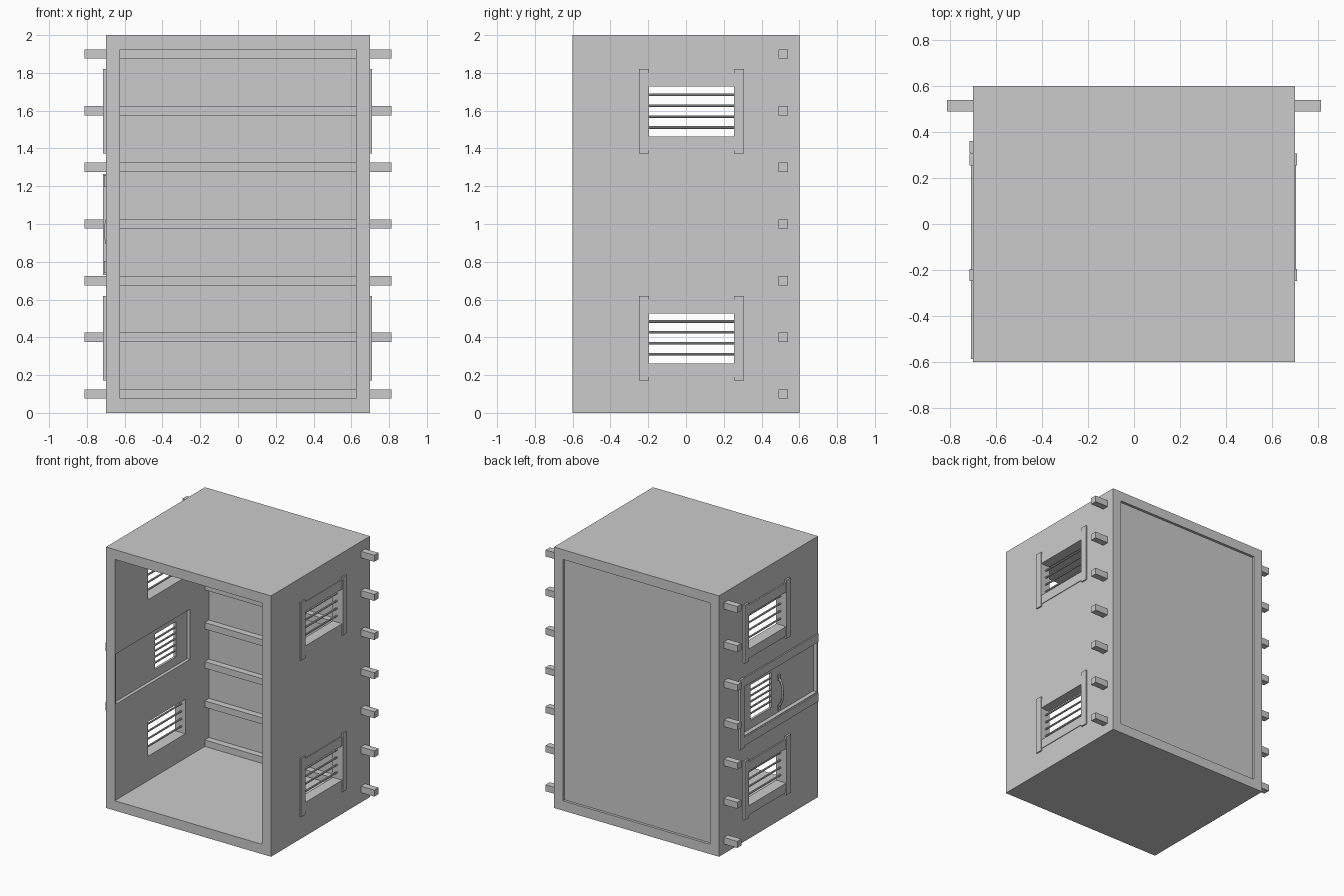
import bpy
import math

if "Cube" in bpy.data.objects:
    bpy.data.objects.remove(bpy.data.objects["Cube"])


def box(name, x, y, z):
    """Box from (min, max) ranges on each axis."""
    bpy.ops.mesh.primitive_cube_add(size=1, location=[sum(r) / 2 for r in (x, y, z)])
    ob = bpy.context.object
    ob.name = name
    ob.scale = [r[1] - r[0] for r in (x, y, z)]
    bpy.ops.object.transform_apply(location=False, rotation=False, scale=True)
    return ob


def side(s, a, b):
    """Range in x, a..b from the centre, on side s (-1 or 1)."""
    return tuple(sorted((s * a, s * b)))


def rod(name, x, y0, y1, z, r=0.007):
    """Thin round bar along y."""
    bpy.ops.mesh.primitive_cylinder_add(vertices=8, radius=r, depth=y1 - y0,
                                        location=(x, (y0 + y1) / 2, z),
                                        rotation=(math.pi / 2, 0, 0))
    bpy.context.object.name = name


def cut(target, cutter):
    """Cut a hole and throw the cutter away."""
    m = target.modifiers.new("cut", 'BOOLEAN')
    m.operation = 'DIFFERENCE'
    m.solver = 'EXACT'
    m.object = cutter
    bpy.context.view_layer.objects.active = target
    bpy.ops.object.modifier_apply(modifier=m.name)
    bpy.data.objects.remove(cutter)


# shell: a square tube open front and back
shell = box("shell", (-0.7, 0.7), (-0.6, 0.6), (0, 2))
cut(shell, box("cutter", (-0.625, 0.625), (-1, 1), (0.075, 1.925)))

# recessed back wall
box("back_panel", (-0.63, 0.63), (0.54, 0.58), (0.07, 1.93))

# beams running through both side walls
for i in range(7):
    z = 0.1 + 0.3 * i
    box("beam", (-0.813, 0.813), (0.49, 0.54), (z - 0.025, z + 0.025))

# barred windows, two on each side
for s in (-1, 1):
    post_x, rail_x = (0.715, 0.71) if s < 0 else (0.71, 0.705)
    for base in (0, 1.2):
        cut(shell, box("cutter", side(s, 0.55, 0.8), (-0.2, 0.255),
                       (base + 0.262, base + 0.527)))
        for y in (-0.248, 0.255):
            box("window_post", side(s, 0.69, post_x), (y, y + 0.052),
                (base + 0.172, base + 0.62))
        for z in (0.19, 0.527):
            box("window_rail", side(s, 0.69, rail_x), (-0.2, 0.255),
                (base + z, base + z + 0.072))
        for k in range(4):
            rod("window_bar", s * 0.66, -0.21, 0.265, base + 0.311 + 0.0575 * k)

# sliding door opening in the left wall, with its frame
cut(shell, box("cutter", (-0.8, -0.55), (-0.588, 0.31), (0.81, 1.195)))
box("door_post", (-0.715, -0.69), (0.31, 0.362), (0.73, 1.265))
for z in (0.74, 1.195):
    box("door_rail", (-0.71, -0.69), (-0.588, 0.31), (z, z + 0.065))

# door panel with a small barred opening
door = box("door", (-0.668, -0.65), (-0.595, 0.32), (0.8, 1.205))
cut(door, box("cutter", (-0.8, -0.55), (-0.08, 0.175), (0.875, 1.145)))
for k in range(5):
    rod("door_bar", -0.659, -0.09, 0.185, 0.92 + 0.045 * k)

# bowed door handle
cu = bpy.data.curves.new("door_handle", 'CURVE')
cu.dimensions = '3D'
cu.bevel_depth = 0.008
cu.bevel_resolution = 1
cu.use_fill_caps = True
sp = cu.splines.new('POLY')
pts = [(-0.665, 0.85), (-0.684, 0.87), (-0.698, 0.91), (-0.702, 0.96),
       (-0.698, 1.01), (-0.684, 1.05), (-0.665, 1.07)]
sp.points.add(len(pts) - 1)
for p, (x, z) in zip(sp.points, pts):
    p.co = (x, -0.17, z, 1)
bpy.context.collection.objects.link(bpy.data.objects.new("door_handle", cu))
for z in (0.825, 1.055):
    box("handle_plate", (-0.675, -0.666), (-0.185, -0.155), (z, z + 0.04))
